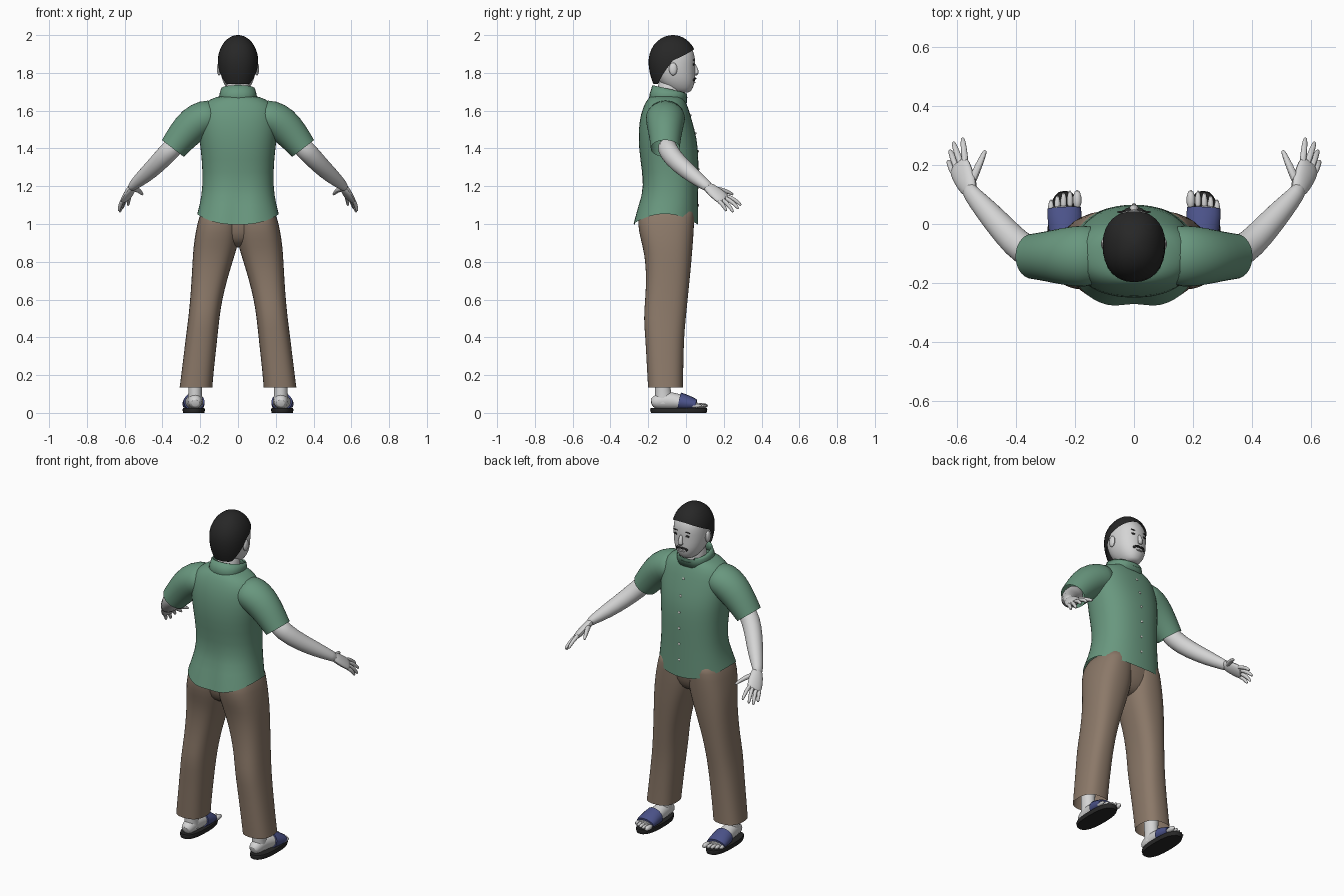
import bpy, bmesh, math
from mathutils import Vector
from mathutils.bvhtree import BVHTree

cube = bpy.data.objects.get("Cube")
if cube:
    bpy.data.objects.remove(cube, do_unlink=True)


def material(name, rgb):
    m = bpy.data.materials.new(name)
    m.use_nodes = True
    m.diffuse_color = (*rgb, 1)
    m.node_tree.nodes["Principled BSDF"].inputs["Base Color"].default_value = (*rgb, 1)
    return m


SKIN = material("pale skin", (0.66, 0.66, 0.66))
GREEN = material("green cloth", (0.14, 0.31, 0.21))
BROWN = material("brown cloth", (0.26, 0.19, 0.14))
BLACK = material("black", (0.02, 0.02, 0.02))
BLUE = material("blue strap", (0.07, 0.085, 0.25))
WHITE = material("white button", (0.75, 0.75, 0.72))
parts = []


def finish(name, bm, mat, mirror=False, subdiv=0):
    bmesh.ops.recalc_face_normals(bm, faces=bm.faces[:])
    me = bpy.data.meshes.new(name)
    bm.to_mesh(me)
    bm.free()
    me.materials.append(mat)
    ob = bpy.data.objects.new(name, me)
    bpy.context.collection.objects.link(ob)
    if mirror:
        mod = ob.modifiers.new("mirror", 'MIRROR')
        mod.use_mirror_merge = False
    if subdiv:
        ob.modifiers.new("smooth", 'SUBSURF').levels = subdiv
        ob.modifiers["smooth"].render_levels = subdiv
    parts.append(ob)
    return ob


def unit_ring(n, p):
    """Unit superellipse as (c, s) pairs."""
    def f(a):
        return math.copysign(abs(a) ** (2 / p), a)
    return [(f(math.cos(2 * math.pi * i / n)), f(math.sin(2 * math.pi * i / n)))
            for i in range(n)]


def loft(rings, start_cap, end_cap):
    bm = bmesh.new()
    vs = [[bm.verts.new(p) for p in r] for r in rings]
    n = len(vs[0])
    for a, b in zip(vs, vs[1:]):
        for i in range(n):
            j = (i + 1) % n
            bm.faces.new((a[i], a[j], b[j], b[i]))
    if start_cap:
        bm.faces.new(vs[0])
    if end_cap:
        bm.faces.new(vs[-1])
    return bm


def upright(rows, n=24, p=2.3, caps=(False, True), warp=None):
    """Rows of z, back, front, x low, x high."""
    rings = []
    for z, yb, yf, x0, x1 in rows:
        ring = []
        for c, s in unit_ring(n, p):
            v = Vector(((x0 + x1) / 2 + c * (x1 - x0) / 2, (yb + yf) / 2 + s * (yf - yb) / 2, z))
            if warp:
                warp(v, c, s)
            ring.append(v)
        rings.append(ring)
    return loft(rings, *caps)


def sym(rows):
    return [(z, yb, yf, -w, w) for z, yb, yf, w in rows]


def tube(path, ref, n=12, caps=(True, True), p=2.0):
    """Path rows of x, y, z, radius across ref, radius along ref."""
    pts = [Vector(r[:3]) for r in path]
    rings = []
    for i, r in enumerate(path):
        t = (pts[min(i + 1, len(pts) - 1)] - pts[max(i - 1, 0)]).normalized()
        u = t.cross(Vector(ref)).normalized()
        v = u.cross(t)
        rings.append([pts[i] + u * c * r[3] + v * s * r[4] for c, s in unit_ring(n, p)])
    return loft(rings, *caps)


def ball(name, centre, size, mat, mirror=False, seg=12):
    bm = bmesh.new()
    bmesh.ops.create_uvsphere(bm, u_segments=seg, v_segments=8, radius=1)
    bmesh.ops.scale(bm, vec=size, verts=bm.verts[:])
    bmesh.ops.translate(bm, vec=centre, verts=bm.verts[:])
    return finish(name, bm, mat, mirror)


# Shirt body with curved tails
def hem(v, c, s):
    if v.z < 1.1:
        v.z -= 0.06 * s * s
    if v.z < 1.12 and s < -0.9 and abs(c) < 0.2:
        v.y += 0.022


shirt_bm = upright(sym([
    (1.055, -.288, .066, .218), (1.1, -.262, .066, .205), (1.2, -.222, .066, .186),
    (1.35, -.245, .068, .193), (1.45, -.254, .06, .207), (1.55, -.248, .032, .212),
    (1.62, -.228, .012, .2), (1.66, -.205, -.008, .155), (1.685, -.185, -.02, .08)]), warp=hem)
shirt_tree = BVHTree.FromBMesh(shirt_bm)
finish("shirt_body", shirt_bm, GREEN, subdiv=1)
finish("sleeves", tube([
    (.1, -.105, 1.575, .085, .1), (.175, -.11, 1.565, .097, .108), (.235, -.11, 1.53, .098, .1),
    (.295, -.11, 1.465, .086, .086), (.345, -.11, 1.4, .074, .078)],
    (0, 1, 0), 18, (True, False)), GREEN, True, 1)


# Standing collar, lower and notched at the front
def collar_tilt(v, c, s):
    if v.z > 1.7:
        v.z -= 0.02 * (s + 1) + (0.025 if s > 0.97 else 0)


collar = finish("collar", upright(sym([
    (1.64, -.2, .005, .105), (1.69, -.192, .004, .098), (1.735, -.178, .0, .09)]),
    caps=(False, False), warp=collar_tilt), GREEN)
thick = collar.modifiers.new("thickness", 'SOLIDIFY')
thick.thickness = 0.008

# Front placket strip and buttons
for k in range(6):
    z = 1.1 + k * 0.095
    hit = shirt_tree.ray_cast(Vector((0.005, 1, z)), Vector((0, -1, 0)))[0]
    ball("shirt_button", (0, hit.y, z), (.007, .004, .007), WHITE, seg=10)

# Trousers
finish("trouser_legs", upright([
    (.135, -.202, -.014, .135, .31), (.22, -.207, -.014, .128, .299), (.4, -.216, -.01, .108, .277),
    (.5, -.226, 0, .098, .264), (.6, -.217, .01, .083, .254), (.7, -.212, .02, .058, .247),
    (.8, -.216, .03, .028, .242), (.88, -.23, .036, .002, .237), (.95, -.25, .042, -.01, .227),
    (1.04, -.26, .046, -.01, .208), (1.1, -.225, .046, -.01, .18)], 20, 2.5), BROWN, True, 1)
finish("trouser_seat", upright(sym([
    (.875, -.15, -.04, .06), (.9, -.2, .0, .12), (.95, -.228, .028, .19),
    (1.04, -.238, .042, .2), (1.12, -.21, .045, .17)]), caps=(True, True)), BROWN, subdiv=1)

# Arms and hands
finish("arms", tube([
    (.315, -.11, 1.435, .055, .055), (.375, -.09, 1.375, .054, .054), (.43, -.035, 1.315, .05, .05),
    (.5, .045, 1.25, .042, .042), (.555, .105, 1.205, .027, .03), (.565, .125, 1.19, .022, .03)],
    (0, 1, 0), 14), SKIN, True, 1)
spread = (-.6, .6, .4)
finish("palms", tube([
    (.55, .1, 1.21, .022, .029), (.572, .145, 1.175, .022, .043),
    (.59, .187, 1.14, .02, .047), (.6, .208, 1.125, .013, .042)], spread, 12), SKIN, True, 1)
fingers = {
    "index_fingers": ((.573, .205, 1.148), (.582, .292, 1.098)),
    "middle_fingers": ((.588, .203, 1.137), (.614, .278, 1.08)),
    "ring_fingers": ((.603, .192, 1.126), (.625, .25, 1.062)),
    "little_fingers": ((.613, .173, 1.118), (.631, .214, 1.068)),
    "thumbs": ((.553, .14, 1.183), (.505, .25, 1.155))}
for name, (a, b) in fingers.items():
    a, b = Vector(a), Vector(b)
    fat = 0.004 if name == "thumbs" else 0
    rows = []
    for t, r in ((-.15, .012), (.35, .0125), (.75, .0105), (.95, .008), (1.0, .004)):
        q = a.lerp(b, t)
        q.z += 0.012 * math.sin(math.pi * max(t, 0))
        rows.append((*q, r + fat * (1 - t), r + fat * (1 - t)))
    finish(name, tube(rows, spread, 8), SKIN, True, 1)

# Feet, toes and sandals
finish("ankles", upright([
    (.05, -.165, -.07, .185, .268), (.1, -.165, -.075, .19, .264),
    (.15, -.165, -.085, .188, .264), (.25, -.17, -.07, .18, .27)], 14, 2), SKIN, True, 1)
finish("feet", tube([
    (.226, -.185, .05, .02, .022), (.226, -.165, .058, .038, .038), (.228, -.1, .068, .05, .042),
    (.232, -.03, .058, .042, .05), (.236, .03, .045, .028, .054), (.236, .065, .038, .018, .05)],
    (1, 0, 0), 14), SKIN, True, 1)
for k in range(5):
    r = 0.015 if k == 0 else 0.0105
    ball("toes", (.193 + k * .0215 + (.003 if k else 0), .082 - .002 * k * k, .038),
         (r, .034, r), SKIN, True, 10)
finish("sandal_soles", upright([
    (0, -.185, .108, .178, .29), (.016, -.19, .113, .175, .294), (.026, -.187, .11, .177, .291)],
    24, 2.5, (True, True)), BLACK, True)
finish("sandal_straps", tube([
    (.232, -.035, .06, .048, .055), (.234, -.005, .054, .044, .058),
    (.236, .03, .048, .036, .059), (.237, .054, .044, .027, .057)], (1, 0, 0), 18), BLUE, True)

# Neck and head
finish("neck", upright(sym([
    (1.62, -.16, -.02, .07), (1.7, -.15, -.025, .062), (1.78, -.15, -.02, .062)]), 18, 2), SKIN, subdiv=1)
head_bm = upright(sym([
    (1.694, -.05, .012, .028), (1.705, -.09, .03, .05), (1.74, -.135, .046, .075),
    (1.78, -.16, .05, .09), (1.83, -.178, .048, .098), (1.88, -.182, .05, .098),
    (1.92, -.178, .038, .092), (1.95, -.16, .016, .073), (1.975, -.125, -.015, .045)]),
    24, 2.2, (True, True))
head_tree = BVHTree.FromBMesh(head_bm)
finish("head", head_bm, SKIN, subdiv=1)
finish("nose", tube([
    (0, .04, 1.85, .009, .009), (0, .053, 1.82, .012, .012), (0, .057, 1.8, .013, .018),
    (0, .048, 1.786, .008, .013)], (1, 0, 0), 10), SKIN, subdiv=1)
ball("ears", (.1, -.068, 1.82), (.012, .022, .034), SKIN, True)


def on_face(name, x, z, size, mat):
    hit = head_tree.ray_cast(Vector((x, 1, z)), Vector((0, -1, 0)))[0]
    ball(name, (x, hit.y - .001, z), size, mat, True, 10)


on_face("eyes", .037, 1.845, (.015, .005, .006), BLACK)
on_face("eyebrows", .038, 1.868, (.02, .004, .003), BLACK)
on_face("moustache", .013, 1.77, (.02, .01, .006), BLACK)
on_face("moustache_ends", .032, 1.763, (.008, .007, .008), BLACK)
on_face("lower_lip", .006, 1.75, (.014, .006, .004), SKIN)

# Hair cap whose lower edge follows the hairline
hair_rings = []
for k in range(13):
    t = math.sin(k / 12 * math.pi / 2)
    ring = []
    for c, s in unit_ring(32, 2.2):
        if s > 0:
            edge = 1.865 + .06 * s
        else:
            edge = 1.865 - .125 * min(1, -s / .75)
        z = edge + (2.0 - edge) * t
        d = z - 1.86
        k2 = math.sqrt(max(0.0004, 1 - (d / .14) ** 2)) if d > 0 else 1 - 14 * d * d
        ring.append(Vector((.107 * c * k2, -.07 + .128 * s * k2, z)))
    hair_rings.append(ring)
finish("hair", loft(hair_rings, False, True), BLACK)

# Smooth shading with sharp creases kept
bpy.ops.object.select_all(action='DESELECT')
for ob in parts:
    ob.select_set(True)
bpy.context.view_layer.objects.active = parts[0]
bpy.ops.object.shade_smooth_by_angle(angle=math.radians(40))
